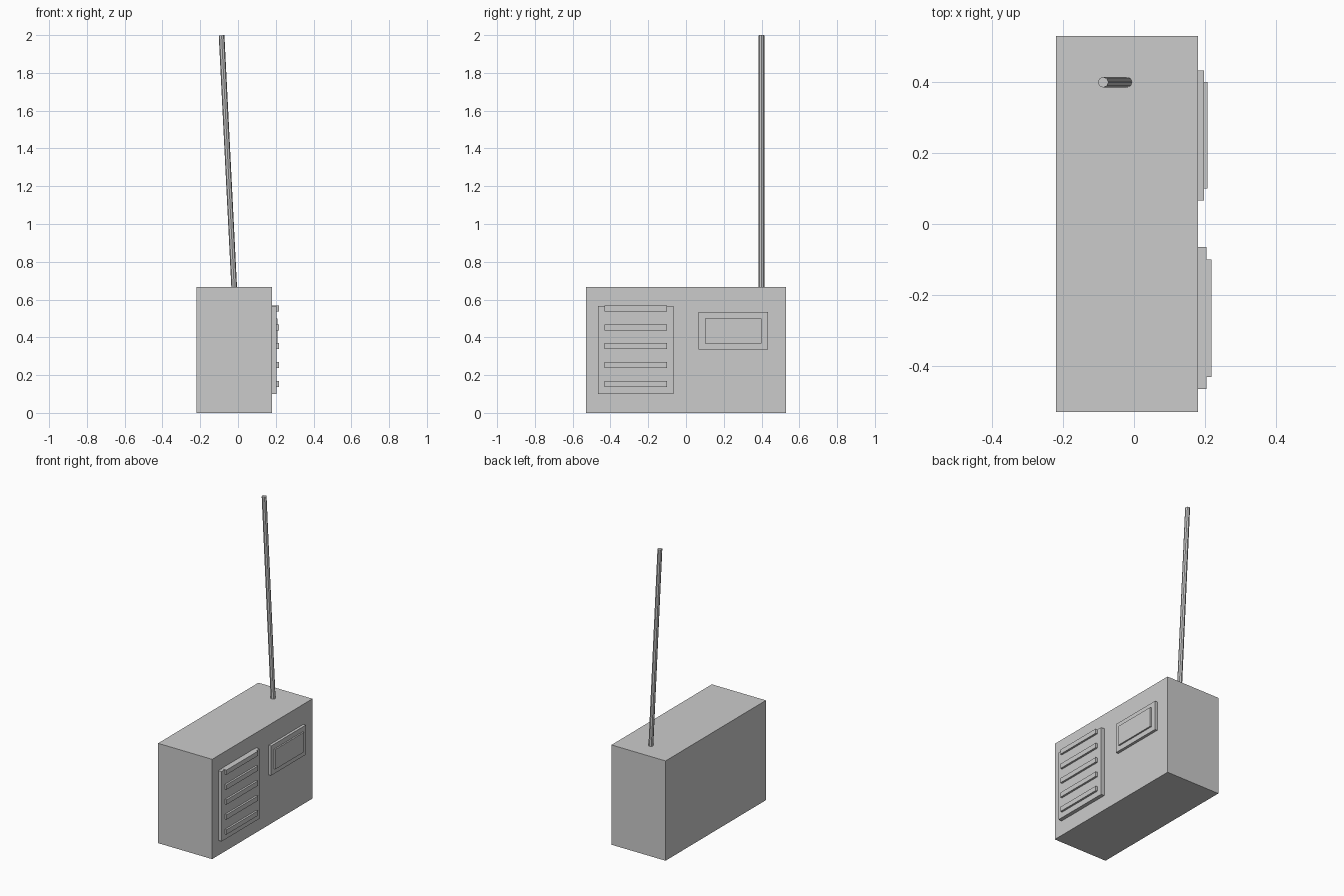
import bpy
from mathutils import Vector

cube = bpy.data.objects.get("Cube")
if cube:
    bpy.data.objects.remove(cube, do_unlink=True)

grey = bpy.data.materials.new("light grey")
grey.use_nodes = True
colour = (0.6, 0.6, 0.6, 1)
grey.diffuse_color = colour
grey.node_tree.nodes["Principled BSDF"].inputs["Base Color"].default_value = colour


def box(name, low, high):
    """Box between two opposite corners."""
    low, high = Vector(low), Vector(high)
    bpy.ops.mesh.primitive_cube_add(size=1)
    obj = bpy.context.object
    obj.name = name
    for v in obj.data.vertices:
        v.co = (low + high) / 2 + v.co * (high - low)
    obj.data.materials.append(grey)
    return obj


def rod(name, start, end, radius, sides):
    """Straight rod between two points."""
    start, end = Vector(start), Vector(end)
    axis = end - start
    bpy.ops.mesh.primitive_cylinder_add(
        vertices=sides, radius=radius, depth=axis.length, location=(start + end) / 2)
    obj = bpy.context.object
    obj.name = name
    obj.rotation_euler = (0, axis.angle(Vector((0, 0, 1))) * (1 if axis.x > 0 else -1), 0)
    obj.data.materials.append(grey)
    return obj


# Case
face = 0.18
box("case", (-0.22, -0.53, 0), (face, 0.53, 0.667))

# Speaker panel with raised slats
box("speaker_panel", (face, -0.465, 0.1), (0.205, -0.065, 0.567))
for i in range(5):
    z = 0.153 + 0.1 * i
    box(f"speaker_slat_{i + 1}", (face, -0.432, z - 0.016),
        (0.218, -0.1, min(z + 0.016, 0.568)))

# Tuning display
box("display_frame", (face, 0.067, 0.335), (0.198, 0.433, 0.533))
box("display_screen", (face, 0.1, 0.368), (0.208, 0.4, 0.5))

# Leaning aerial
rod("aerial", (-0.02, 0.4, 0.66), (-0.087, 0.4, 1.999), 0.015, 8)
